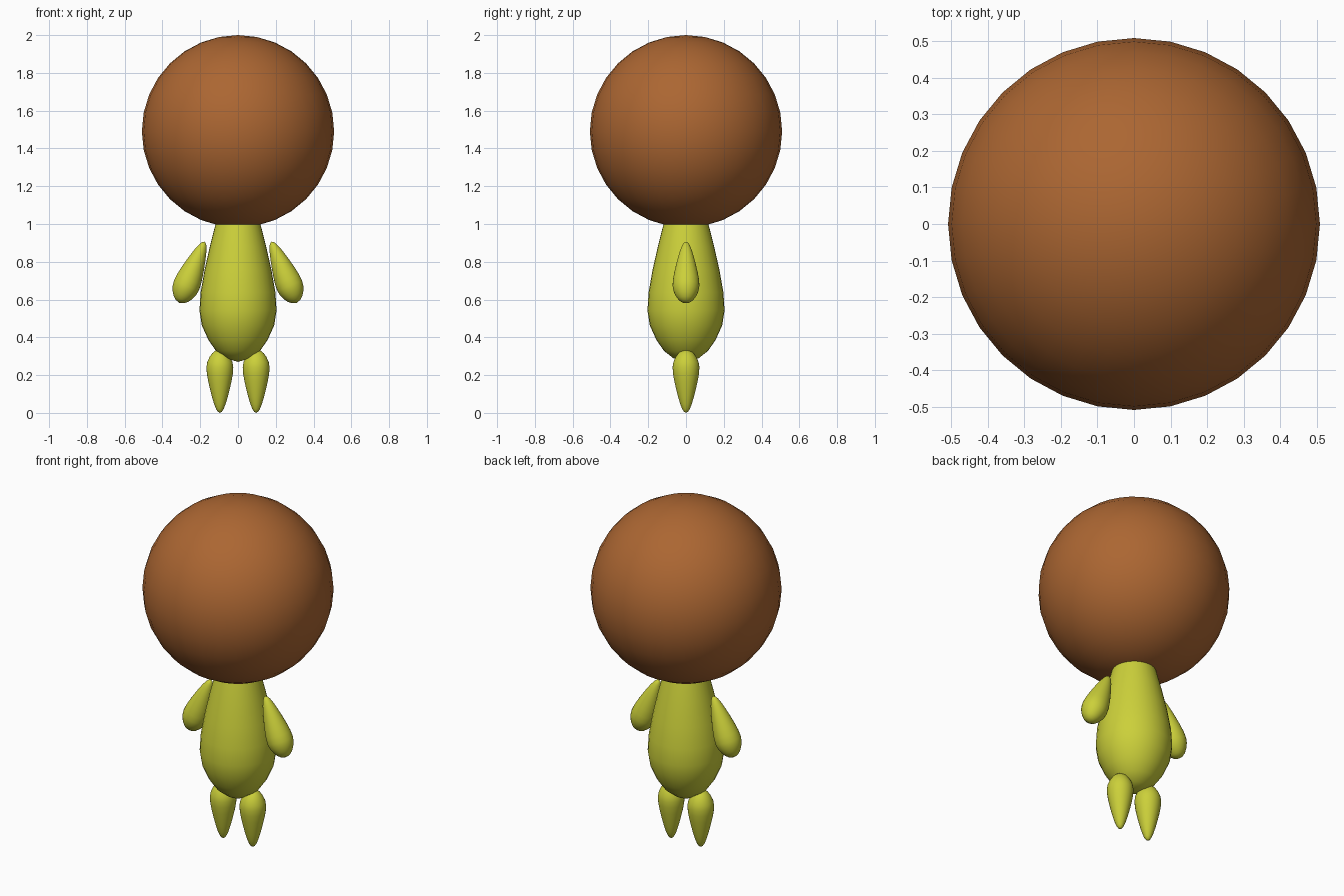
import bpy
import bmesh
from math import radians, tau
from mathutils import Matrix, Vector

if "Cube" in bpy.data.objects:
    bpy.data.objects.remove(bpy.data.objects["Cube"])


def make_material(name, rgb):
    mat = bpy.data.materials.new(name)
    mat.use_nodes = True
    mat.diffuse_color = (*rgb, 1)
    mat.node_tree.nodes["Principled BSDF"].inputs["Base Color"].default_value = (*rgb, 1)
    return mat


brown = make_material("warm brown", (0.41, 0.133, 0.032))
lime = make_material("lime green", (0.6, 0.63, 0.042))

# Teardrop outline: (distance from the fat end, radius), both from 0 to 1
TEARDROP = [(0, 0), (0.02, 0.33), (0.06, 0.57), (0.12, 0.77), (0.2, 0.94),
            (0.28, 1), (0.38, 0.97), (0.5, 0.87), (0.63, 0.73), (0.75, 0.585),
            (0.86, 0.43), (0.94, 0.28), (0.98, 0.16), (1, 0)]


def finish(bm, name, mat):
    bmesh.ops.recalc_face_normals(bm, faces=bm.faces)
    for face in bm.faces:
        face.smooth = True
    mesh = bpy.data.meshes.new(name)
    bm.to_mesh(mesh)
    bm.free()
    mesh.materials.append(mat)
    obj = bpy.data.objects.new(name, mesh)
    bpy.context.collection.objects.link(obj)
    return obj


def teardrop(name, mat, fat_end, length, radius, tilt=0):
    """Spin the teardrop outline, then tilt it about y and move its fat end into place."""
    bm = bmesh.new()
    verts = [bm.verts.new((r * radius, 0, t * length)) for t, r in TEARDROP]
    edges = [bm.edges.new(pair) for pair in zip(verts, verts[1:])]
    bmesh.ops.spin(bm, geom=verts + edges, cent=(0, 0, 0), axis=(0, 0, 1),
                   angle=tau, steps=32)
    bmesh.ops.remove_doubles(bm, verts=bm.verts, dist=0.0005)
    place = Matrix.Translation(Vector(fat_end)) @ Matrix.Rotation(radians(tilt), 4, 'Y')
    bmesh.ops.transform(bm, matrix=place, verts=bm.verts)
    return finish(bm, name, mat)


# Head: large ball
bm = bmesh.new()
bmesh.ops.create_uvsphere(bm, u_segments=32, v_segments=16, radius=0.509,
                          matrix=Matrix.Translation((0, 0, 1.491)))
finish(bm, "head", brown)

# Body: fat end down, thin end hidden in the head
teardrop("body", lime, (0, 0, 0.27), 0.97, 0.204)

# Arms hang outwards with the fat end as the hand; legs taper down to the ground
for side, sign in (("left", 1), ("right", -1)):
    teardrop(side + "_arm", lime, (sign * 0.311, 0, 0.583), 0.35, 0.071, -sign * 22.5)
    teardrop(side + "_leg", lime, (sign * 0.096, 0, 0.336), 0.336, 0.071, 180)
